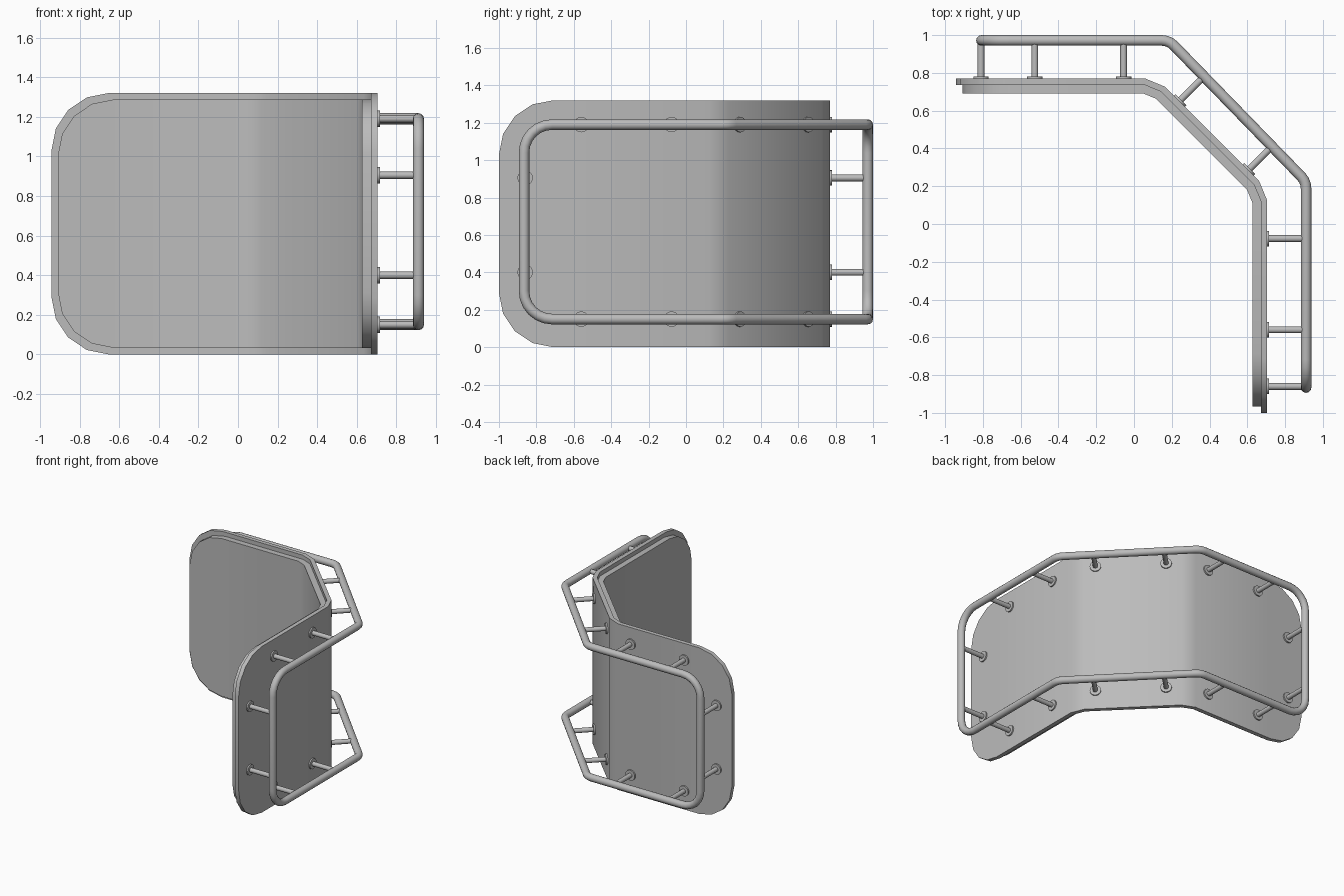
import bpy, bmesh, math
from mathutils import Vector

if "Cube" in bpy.data.objects:
    bpy.data.objects.remove(bpy.data.objects["Cube"])

grey = bpy.data.materials.new("steel grey")
grey.diffuse_color = (0.5, 0.5, 0.5, 1)
grey.use_nodes = True
grey.node_tree.nodes["Principled BSDF"].inputs["Base Color"].default_value = grey.diffuse_color

X_LEFT, Y_BACK, X_RIGHT, Y_FRONT = -0.942, 0.77, 0.705, -1.0
DIAG = 0.89            # x + y on the outer diagonal face
HEIGHT = 1.32
RAIL_Z = (0.15, 1.19)


def finish(obj, smooth=35):
    obj.data.materials.append(grey)
    bpy.ops.object.select_all(action='DESELECT')
    obj.select_set(True)
    bpy.context.view_layer.objects.active = obj
    bpy.ops.object.shade_smooth_by_angle(angle=math.radians(smooth))


def fillet(a, c, b, r, n):
    """Round the corner c between a and b with n segments."""
    u, v = (a - c).normalized(), (b - c).normalized()
    half = u.angle(v) / 2
    mid = c + (u + v).normalized() * (r / math.sin(half))
    t = r / math.tan(half)
    p, q = c + u * t - mid, c + v * t - mid
    sweep = p.angle(q)
    return [mid + (p * math.sin(sweep * (1 - i / n)) + q * math.sin(sweep * i / n)) / math.sin(sweep)
            for i in range(n + 1)]


def plan_path(d, inset, radius, n=4):
    """Plan stations at depth d inside the outer face, with corner-rounding heights."""
    y, x, s = Y_BACK - d, X_RIGHT - d, DIAG - d * math.sqrt(2)
    start, end = Vector((X_LEFT + inset, y, 0)), Vector((x, Y_FRONT + inset, 0))
    c1, c2 = Vector((s - y, y, 0)), Vector((x, s - x, 0))
    bend = 0.145 - d * 0.6
    rounding = [(radius * (1 - math.cos(a)), radius * (1 - math.sin(a)))
                for a in (i * math.pi / 2 / n for i in range(n + 1))]
    out = [(start + Vector((t, 0, 0)), h) for t, h in rounding]
    out += [(p, 0) for p in fillet(start, c1, c2, bend, 1) + fillet(c1, c2, end, bend, 1)]
    out += [(end + Vector((0, t, 0)), h) for t, h in reversed(rounding)]
    return out


def folded_plate(name, d0, d1, inset, radius):
    """Folded sheet with rounded free ends, between depths d0 and d1."""
    bm = bmesh.new()
    rings = []
    for (p, h), (q, _) in zip(plan_path(d0, inset, radius), plan_path(d1, inset, radius)):
        lo, hi = inset + h, HEIGHT - inset - h
        rings.append([bm.verts.new((v.x, v.y, z)) for v, z in ((p, lo), (p, hi), (q, hi), (q, lo))])
    for a, b in zip(rings, rings[1:]):
        for i in range(4):
            j = (i + 1) % 4
            bm.faces.new((a[i], a[j], b[j], b[i]))
    bm.faces.new(rings[0])
    bm.faces.new(rings[-1])
    bmesh.ops.recalc_face_normals(bm, faces=bm.faces)
    me = bpy.data.meshes.new(name)
    bm.to_mesh(me)
    bm.free()
    obj = bpy.data.objects.new(name, me)
    bpy.context.collection.objects.link(obj)
    finish(obj)


def cylinder(name, a, b, r, sides=16):
    axis = b - a
    bpy.ops.mesh.primitive_cylinder_add(vertices=sides, radius=r, depth=axis.length, location=(a + b) / 2)
    obj = bpy.context.object
    obj.name = name
    obj.rotation_euler = axis.to_track_quat('Z', 'Y').to_euler()
    finish(obj)


# Outer sheet and the slightly smaller inner pad
folded_plate("outer_panel", 0.0, 0.033, 0.0, 0.29)
folded_plate("inner_panel", 0.032, 0.078, 0.033, 0.28)

# Closed tubular rail following the panel
plan = [(-0.808, 0.972, 0.15), (0.185, 0.972, 0.09), (0.911, 0.225, 0.09), (0.911, -0.866, 0.15)]
corners = [(Vector((x, y, RAIL_Z[1])), r) for x, y, r in plan]
corners += [(Vector((x, y, RAIL_Z[0])), r) for x, y, r in reversed(plan)]
points = []
for i, (c, r) in enumerate(corners):
    points += fillet(corners[i - 1][0], c, corners[(i + 1) % len(corners)][0], r, 6 if r > 0.1 else 3)
curve = bpy.data.curves.new("rail", 'CURVE')
curve.dimensions = '3D'
curve.bevel_depth = 0.028
curve.bevel_resolution = 4
spline = curve.splines.new('POLY')
spline.points.add(len(points) - 1)
for sp, p in zip(spline.points, points):
    sp.co = (*p, 1)
spline.use_cyclic_u = True
rail = bpy.data.objects.new("rail", curve)
bpy.context.collection.objects.link(rail)
bpy.context.view_layer.objects.active = rail
rail.select_set(True)
bpy.ops.object.convert(target='MESH')
finish(bpy.context.object, 50)

# Standoff posts with round flanges: foot x, foot y, outward direction, length, heights
k = math.sqrt(0.5)
END_Z = (0.4, 0.905)
posts = [(-0.81, Y_BACK, 0, 1, 0.2, END_Z), (-0.525, Y_BACK, 0, 1, 0.2, RAIL_Z),
         (-0.055, Y_BACK, 0, 1, 0.2, RAIL_Z),
         (0.24, 0.65, k, k, 0.187, RAIL_Z), (0.605, 0.285, k, k, 0.178, RAIL_Z),
         (X_RIGHT, -0.077, 1, 0, 0.2, RAIL_Z), (X_RIGHT, -0.56, 1, 0, 0.2, RAIL_Z),
         (X_RIGHT, -0.86, 1, 0, 0.2, END_Z)]
for x, y, nx, ny, length, heights in posts:
    for z in heights:
        foot, out = Vector((x, y, z)), Vector((nx, ny, 0))
        cylinder("post", foot - out * 0.01, foot + out * length, 0.018)
        cylinder("post_flange", foot - out * 0.005, foot + out * 0.011, 0.041, 20)
